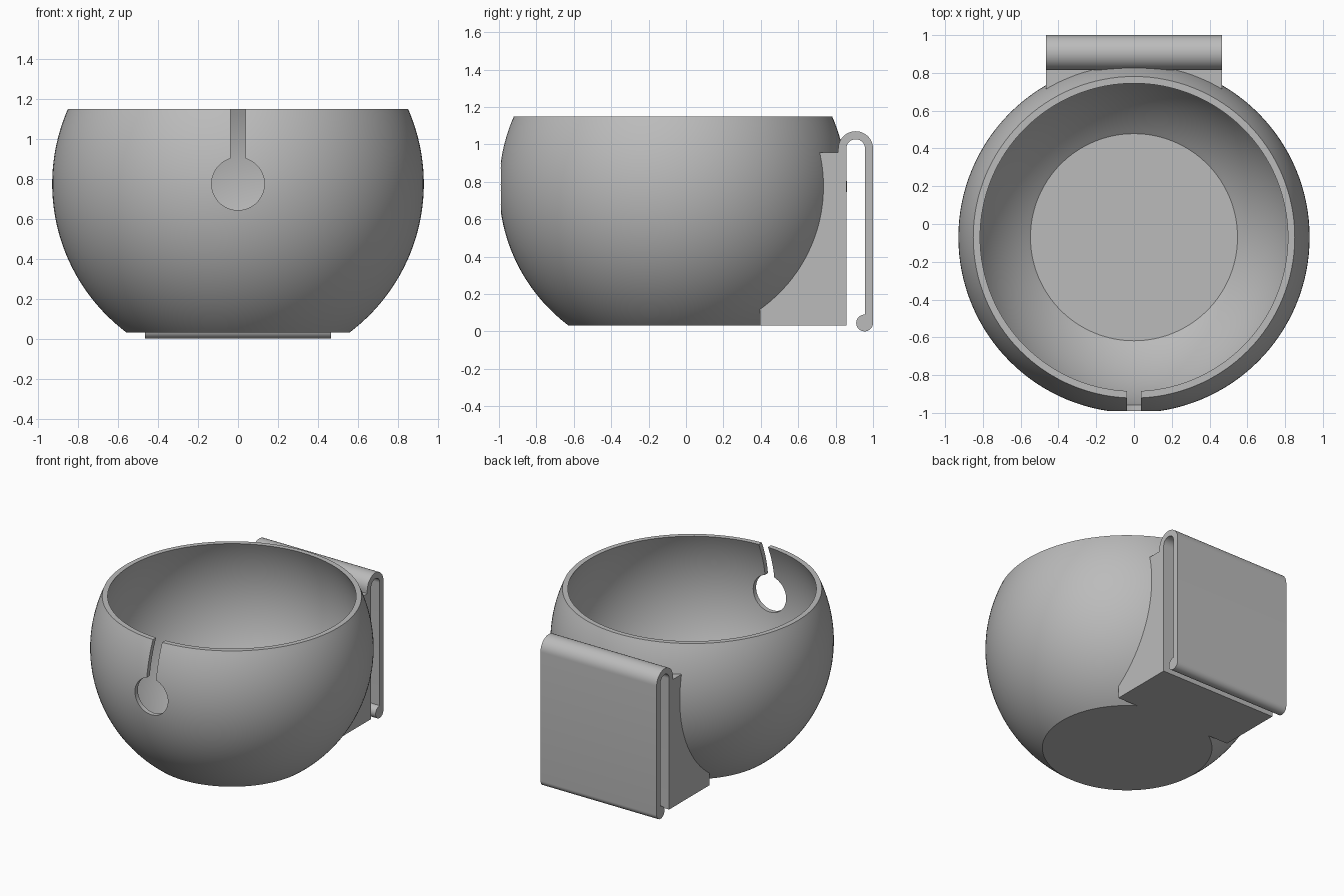
import bpy, bmesh
from math import sin, cos, pi, sqrt, asin, radians

cube = bpy.data.objects.get("Cube")
if cube:
    bpy.data.objects.remove(cube, do_unlink=True)

CY, CZ = -0.07, 0.775          # centre of the round body
R_OUT, R_IN, R_MID = 0.93, 0.897, 0.915
BASE, FLOOR, RIM = 0.03, 0.065, 1.15
HALF = 0.465                   # half width of the clip

grey = bpy.data.materials.new("plain grey")
grey.use_nodes = True
grey.diffuse_color = (0.5, 0.5, 0.5, 1)
grey.node_tree.nodes["Principled BSDF"].inputs["Base Color"].default_value = (0.5, 0.5, 0.5, 1)


def finish(bm, name):
    bmesh.ops.recalc_face_normals(bm, faces=bm.faces[:])
    mesh = bpy.data.meshes.new(name)
    bm.to_mesh(mesh)
    bm.free()
    mesh.materials.append(grey)
    obj = bpy.data.objects.new(name, mesh)
    bpy.context.collection.objects.link(obj)
    return obj


def arc(cx, cy, r, a0, a1, n):
    """Points on an arc, angles in degrees."""
    steps = [radians(a0 + (a1 - a0) * i / n) for i in range(n + 1)]
    return [(cx + r * cos(a), cy + r * sin(a)) for a in steps]


def prism(name, points, place, depth):
    """Extrude a flat outline along a vector."""
    bm = bmesh.new()
    face = bm.faces.new([bm.verts.new(place(*p)) for p in points])
    new = bmesh.ops.extrude_face_region(bm, geom=[face])["geom"]
    bmesh.ops.translate(bm, vec=depth, verts=[v for v in new if isinstance(v, bmesh.types.BMVert)])
    return finish(bm, name)


def lathe(name, points, steps):
    """Spin an outline (radius, height) around the body axis."""
    bm = bmesh.new()
    vs = [bm.verts.new((r, CY, z)) for r, z in points]
    es = [bm.edges.new(pair) for pair in zip(vs, vs[1:])]
    bmesh.ops.spin(bm, geom=vs + es, cent=(0, CY, 0), axis=(0, 0, 1), angle=2 * pi, steps=steps)
    bmesh.ops.remove_doubles(bm, verts=bm.verts[:], dist=0.0001)
    return finish(bm, name)


def select(obj):
    bpy.ops.object.select_all(action='DESELECT')
    obj.select_set(True)
    bpy.context.view_layer.objects.active = obj


def cut(obj, cutter):
    cutter.hide_render = True
    mod = obj.modifiers.new("cut", 'BOOLEAN')
    mod.operation, mod.solver, mod.object = 'DIFFERENCE', 'EXACT', cutter
    select(obj)
    bpy.ops.object.modifier_apply(modifier=mod.name)
    bpy.data.objects.remove(cutter, do_unlink=True)


def wall(radius, low, high):
    """Arc of a sphere section between two heights."""
    a0, a1 = (asin((z - CZ) / radius) * 180 / pi for z in (low, high))
    return arc(0, CZ, radius, a0, a1, 40)


# Bowl: truncated sphere shell with a flat floor
outline = [(0, BASE)] + wall(R_OUT, BASE, RIM) + wall(R_IN, FLOOR, RIM)[::-1] + [(0, FLOOR)]
bowl = lathe("bowl", outline, 128)

# Keyhole yarn slot through the front wall
hole, slot = 0.132, 0.037
tilt = asin(slot / hole) * 180 / pi
keyhole = arc(0, CZ, hole, 90 + tilt, 450 - tilt, 48) + [(slot, RIM + 0.2), (-slot, RIM + 0.2)]
cut(bowl, prism("keyhole_cutter", keyhole, lambda x, z: (x, -1.2, z), (0, 0.7, 0)))

# Rear block and hook-over clip in one side outline
bend_y, bend_z = 0.907, 0.977
side = [(0.395, BASE), (0.857, BASE)]
side += arc(bend_y, bend_z, 0.05, 180, 0, 24)
side += arc(0.955, 0.045, 0.045, 88, 360, 24)
side += arc(bend_y, bend_z, 0.093, 0, 180, 24)
side += [(0.814, 0.955), (0.395, 0.955)]
clip = prism("belt_clip", side, lambda y, z: (-HALF, y, z), (2 * HALF, 0, 0))

# Hollow the block so it seats inside the bowl wall
bm = bmesh.new()
bmesh.ops.create_uvsphere(bm, u_segments=128, v_segments=64, radius=R_MID)
bmesh.ops.translate(bm, vec=(0, CY, CZ), verts=bm.verts[:])
cut(clip, finish(bm, "seat_cutter"))

for obj in (bowl, clip):
    select(obj)
    bpy.ops.object.shade_smooth_by_angle(angle=radians(30))
